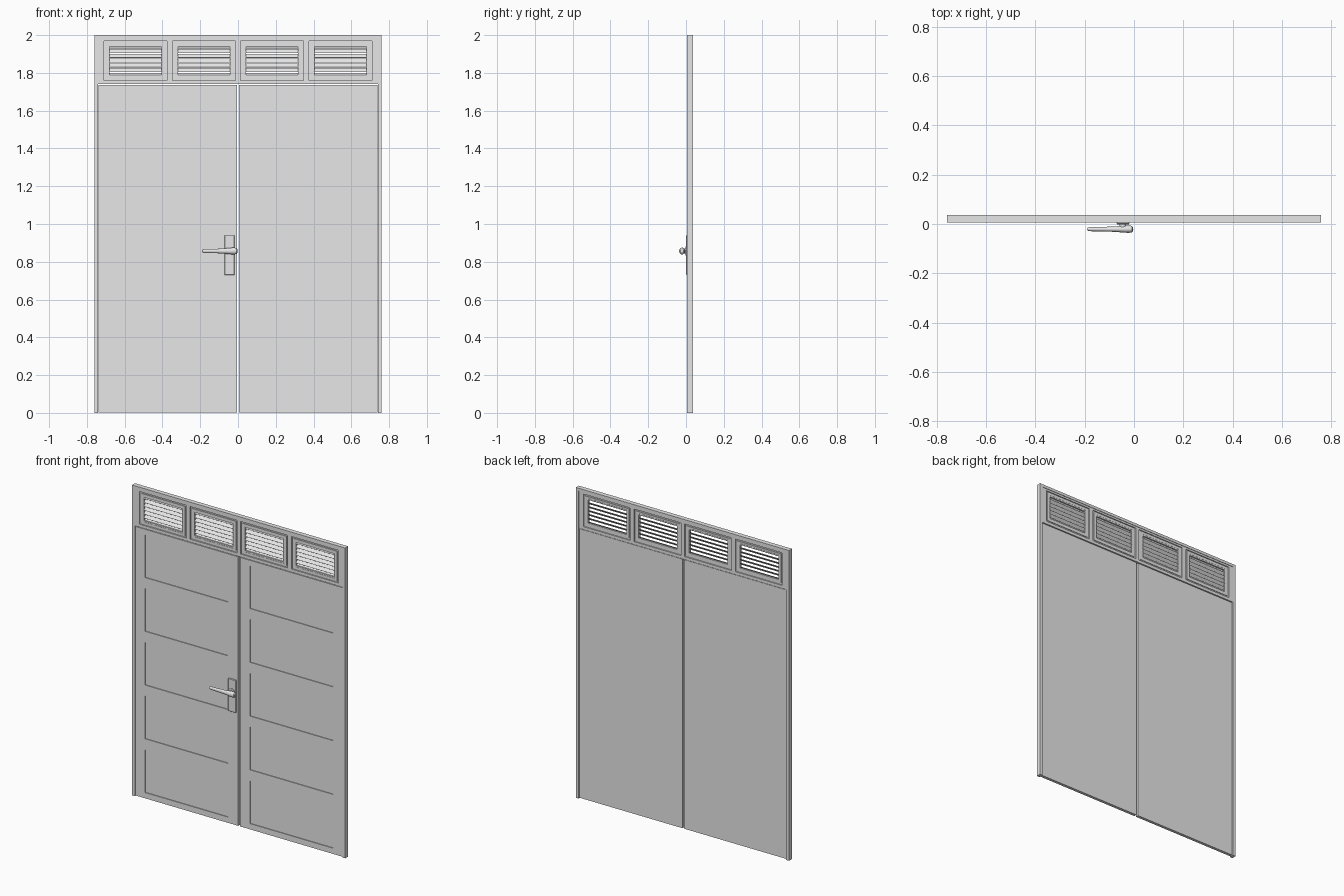
import bpy, bmesh, math
from mathutils import Matrix, Vector

cube = bpy.data.objects.get("Cube")
if cube:
    bpy.data.objects.remove(cube, do_unlink=True)

grey = bpy.data.materials.new("light_grey")
grey.use_nodes = True
grey.diffuse_color = (0.8, 0.8, 0.8, 1)
grey.node_tree.nodes["Principled BSDF"].inputs["Base Color"].default_value = (0.8, 0.8, 0.8, 1)


def add_box(bm, x, y, z, tilt=0.0):
    """Box from (low, high) ranges, tilted about its own x axis."""
    mid = Vector(((a + b) / 2 for a, b in (x, y, z)))
    size = [b - a for a, b in (x, y, z)]
    bmesh.ops.create_cube(bm, size=1, matrix=Matrix.Translation(mid)
                          @ Matrix.Rotation(tilt, 4, "X") @ Matrix.Diagonal((*size, 1)))


def finish(bm, name):
    mesh = bpy.data.meshes.new(name)
    bmesh.ops.recalc_face_normals(bm, faces=bm.faces)
    bm.to_mesh(mesh)
    bm.free()
    mesh.materials.append(grey)
    obj = bpy.data.objects.new(name, mesh)
    bpy.context.collection.objects.link(obj)
    return obj


def boxes(name, items):
    bm = bmesh.new()
    for item in items:
        add_box(bm, *item)
    return finish(bm, name)


def cut_slab(name, body, cuts):
    """Box with rectangular pockets or openings cut out of it."""
    obj = boxes(name, [body])
    cutter = boxes(name + "_cutter", cuts)
    mod = obj.modifiers.new("cut", "BOOLEAN")
    mod.object, mod.operation, mod.solver = cutter, "DIFFERENCE", "EXACT"
    bpy.context.view_layer.update()
    graph = bpy.context.evaluated_depsgraph_get()
    baked = bpy.data.meshes.new_from_object(obj.evaluated_get(graph))
    obj.modifiers.clear()
    obj.data = baked
    bpy.data.objects.remove(cutter, do_unlink=True)
    return obj


THROUGH = (-1, 1)

# Outer frame, open at the floor
cut_slab("door_frame", ((-0.76, 0.76), (0.006, 0.036), (0, 2)),
         [((-0.74, 0.74), THROUGH, (-1, 1.982))])

# Two door leaves, each with five sunken panels
panel_rows = [(0.04 + 0.3465 * i, 0.316 + 0.3465 * i) for i in range(5)]
for side, sign in (("right", -1), ("left", 1)):
    def span(a, b):
        return tuple(sorted((sign * a, sign * b)))
    cut_slab(side + "_door_leaf", (span(0.006, 0.738), (0.01, 0.029), (0.003, 1.737)),
             [(span(0.08, 0.67), (0, 0.015), row) for row in panel_rows])

# Transom with four vent openings
VENT_Z = (1.76, 1.97)
HALF = 0.167
vents = [-0.542, -0.18, 0.18, 0.542]
cut_slab("transom", ((-0.74, 0.74), (0.009, 0.033), (1.741, 1.982)),
         [((c - HALF, c + HALF), THROUGH, VENT_Z) for c in vents])

# Stepped vent surrounds and sloping slats
def ring(name, c, outer, inner, y):
    def rect(inset):
        return (c - HALF + inset, c + HALF - inset), (VENT_Z[0] + inset, VENT_Z[1] - inset)
    (ox, oz), (ix, iz) = rect(outer), rect(inner)
    cut_slab(name, (ox, y, oz), [(ix, THROUGH, iz)])


for n, c in enumerate(vents, 1):
    ring(f"vent_{n}_outer_lip", c, 0, 0.01, (0.017, 0.026))
    ring(f"vent_{n}_inner_frame", c, 0.01, 0.03, (0.012, 0.030))
    slats = []
    for i in range(7):
        z = 1.79 + 0.025 * i
        slats.append(((c - HALF + 0.028, c + HALF - 0.028), (0.008, 0.034),
                      (z - 0.001, z + 0.001), math.radians(48)))
    boxes(f"vent_{n}_slats", slats)

# Handle plate
plate = boxes("handle_plate", [((-0.072, -0.018), (0.001, 0.012), (0.73, 0.94))])
bevel = plate.modifiers.new("bevel", "BEVEL")
bevel.width, bevel.segments = 0.002, 1

# Lever: a tapered turned bar, slightly flattened front to back
HUB = Vector((-0.022, -0.021, 0.857))
profile = [(-0.003, 0), (-0.004, 0.01), (-0.009, 0.016), (-0.02, 0.018), (-0.04, 0.017),
           (-0.08, 0.013), (-0.13, 0.011), (-0.18, 0.010), (-0.188, 0.007), (-0.19, 0)]
bm = bmesh.new()
verts = [bm.verts.new((x, HUB.y, HUB.z + r)) for x, r in profile]
edges = [bm.edges.new(pair) for pair in zip(verts, verts[1:])]
bmesh.ops.spin(bm, geom=verts + edges, cent=HUB, axis=(1, 0, 0),
               angle=math.tau, steps=20)
bmesh.ops.remove_doubles(bm, verts=bm.verts, dist=0.0001)
for v in bm.verts:
    v.co.y = HUB.y + (v.co.y - HUB.y) * 0.83
lever = finish(bm, "handle_lever")

# Spindle and rosette joining the lever to the plate
bm = bmesh.new()
for radius, y0, y1 in ((0.013, -0.02, 0.004), (0.024, -0.003, 0.004)):
    bmesh.ops.create_cone(bm, cap_ends=True, segments=24, radius1=radius, radius2=radius,
                          depth=y1 - y0, matrix=Matrix.Translation((-0.045, (y0 + y1) / 2, HUB.z))
                          @ Matrix.Rotation(math.pi / 2, 4, "X"))
spindle = finish(bm, "handle_spindle")

for obj in (lever, spindle):
    bpy.ops.object.select_all(action="DESELECT")
    obj.select_set(True)
    bpy.context.view_layer.objects.active = obj
    bpy.ops.object.shade_smooth_by_angle(angle=math.radians(35))
